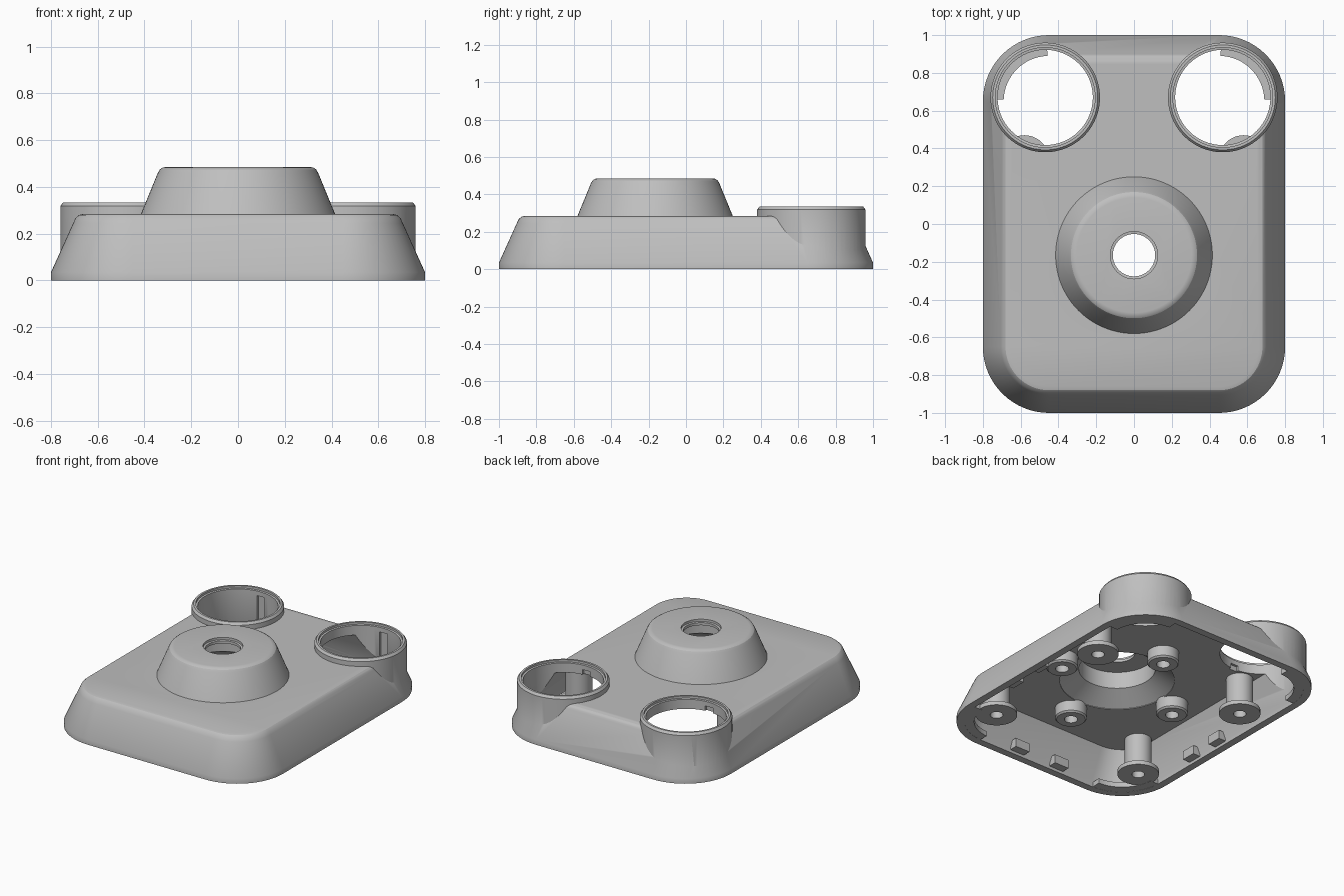
import bpy, bmesh, math

if "Cube" in bpy.data.objects:
    bpy.data.objects.remove(bpy.data.objects["Cube"])

grey = bpy.data.materials.new("plain_grey")
grey.diffuse_color = (0.52, 0.52, 0.52, 1)
grey.use_nodes = True
grey.node_tree.nodes["Principled BSDF"].inputs["Base Color"].default_value = grey.diffuse_color


def finish(name, bm):
    bmesh.ops.recalc_face_normals(bm, faces=bm.faces)
    me = bpy.data.meshes.new(name)
    bm.to_mesh(me)
    bm.free()
    ob = bpy.data.objects.new(name, me)
    bpy.context.collection.objects.link(ob)
    me.materials.append(grey)
    return ob


def loft(name, rings):
    """Closed solid through rings of equal point count."""
    bm = bmesh.new()
    loops = [[bm.verts.new(p) for p in r] for r in rings]
    n = len(loops[0])
    for a, b in zip(loops, loops[1:]):
        for i in range(n):
            j = (i + 1) % n
            bm.faces.new((a[i], a[j], b[j], b[i]))
    bm.faces.new(loops[0])
    bm.faces.new(loops[-1])
    return finish(name, bm)


def rounded(inset, z, hx=0.8, hy=1.0, r=0.35, seg=16):
    pts = []
    for q, (sx, sy) in enumerate(((1, 1), (-1, 1), (-1, -1), (1, -1))):
        for k in range(seg + 1):
            a = math.pi / 2 * (q + k / seg)
            pts.append((sx * (hx - r) + (r - inset) * math.cos(a),
                        sy * (hy - r) + (r - inset) * math.sin(a), z))
    return pts


def lathe(name, profile, x, y, seg=64):
    """Solid of stacked circles; profile is (radius, z)."""
    return loft(name, [[(x + r * math.cos(2 * math.pi * i / seg),
                         y + r * math.sin(2 * math.pi * i / seg), z)
                        for i in range(seg)] for r, z in profile])


def box(name, x, y, z, sx, sy, sz):
    return loft(name, [[(x + a * sx / 2, y + b * sy / 2, h) for a, b in
                        ((1, 1), (-1, 1), (-1, -1), (1, -1))]
                       for h in (z - sz / 2, z + sz / 2)])


def boolean(target, tool, op):
    m = target.modifiers.new(op, 'BOOLEAN')
    m.operation, m.solver, m.object = op, 'EXACT', tool
    bpy.context.view_layer.update()
    dg = bpy.context.evaluated_depsgraph_get()
    me = bpy.data.meshes.new_from_object(target.evaluated_get(dg))
    target.modifiers.clear()
    target.data = me
    bpy.data.objects.remove(tool)


CX, CY = 0.47, 0.67      # collar centre
DY = -0.165              # dome centre

# Outer housing with sloped sides and softened top edge
housing = loft("housing", [rounded(i, z) for i, z in (
    (0, 0), (0, 0.035), (0.095, 0.245), (0.105, 0.267), (0.12, 0.28), (0.14, 0.285))])

# Round collars at the back and the raised cone
for s in (-1, 1):
    boolean(housing, lathe("collar", [(0.29, 0.02), (0.29, 0.318), (0.278, 0.334)],
                           s * CX, CY, 96), 'UNION')
boolean(housing, lathe("cone", [(0.419, 0.275), (0.415, 0.285), (0.343, 0.46), (0.334, 0.475),
                                (0.322, 0.483), (0.305, 0.486)], 0, DY, 96), 'UNION')

# Hollow inside
boolean(housing, loft("cavity", [rounded(i, z) for i, z in (
    (0.05, -0.1), (0.05, 0.03), (0.145, 0.251))]), 'DIFFERENCE')
boolean(housing, lathe("cone_cavity", [(0.36, 0.2), (0.36, 0.255), (0.24, 0.335),
                                       (0.24, 0.45)], 0, DY), 'DIFFERENCE')
boolean(housing, lathe("centre_hole", [(0.112, 0.3), (0.112, 0.468), (0.125, 0.47),
                                       (0.125, 0.6)], 0, DY), 'DIFFERENCE')

# Collar bores with a stepped lip and two vertical slots
for s in (-1, 1):
    boolean(housing, lathe("bore", [(0.252, -0.1), (0.252, 0.317), (0.264, 0.319),
                                    (0.264, 0.5)], s * CX, CY, 96), 'DIFFERENCE')
    for t in (-1, 1):
        boolean(housing, box("slot", s * CX, CY + t * 0.25, 0.18, 0.06, 0.034, 0.21),
                'DIFFERENCE')

parts = [housing]

# Thick rim at the four corners
for sx in (-1, 1):
    for sy in (-1, 1):
        arc = [math.radians(2 + 86 * k / 16) for k in range(17)]
        outline = ([(0.335, a) for a in arc] + [(0.24, a) for a in reversed(arc)])
        parts.append(loft("corner_rim", [[(sx * (0.45 + r * math.cos(a)),
                                           sy * (0.65 + r * math.sin(a)), z)
                                          for r, a in outline] for z in (0.001, 0.035)]))

# Screw posts with flanged feet
for sx in (-1, 1):
    for y in (-0.65, 0.34):
        parts.append(lathe("screw_post", [
            (0.01, 0.15), (0.04, 0.15), (0.04, 0.002), (0.13, 0.002), (0.13, 0.03),
            (0.085, 0.03), (0.085, 0.265)], sx * 0.58, y, 40))

# Short bosses around the cone
for dx, dy in ((0.45, 0), (-0.45, 0), (0, 0.45), (0, -0.45)):
    parts.append(lathe("ceiling_boss", [
        (0.01, 0.24), (0.042, 0.24), (0.042, 0.17), (0.09, 0.17), (0.1, 0.18),
        (0.1, 0.265)], dx, DY + dy, 40))

# Snap blocks on the inner walls
for s in (-1, 1):
    parts.append(box("front_snap", s * 0.16, -0.925, 0.05, 0.11, 0.06, 0.06))
    for y in (-0.3, -0.05):
        parts.append(box("side_snap", s * 0.725, y, 0.05, 0.06, 0.1, 0.06))

# Smooth shading with crisp edges
bpy.ops.object.select_all(action='DESELECT')
for ob in parts:
    ob.select_set(True)
bpy.context.view_layer.objects.active = housing
bpy.ops.object.shade_smooth_by_angle(angle=math.radians(25))
